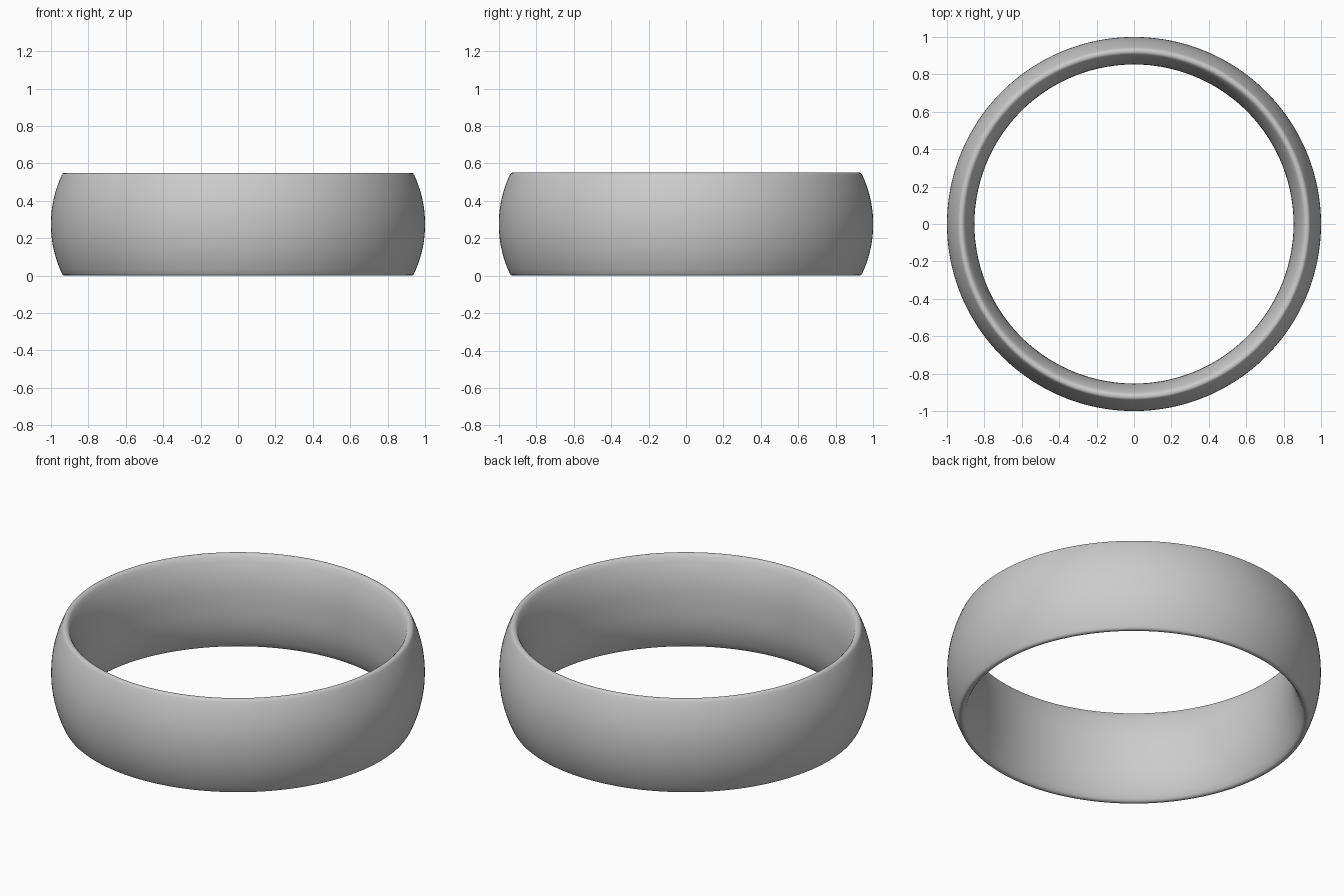
import bpy, bmesh, math

if "Cube" in bpy.data.objects:
    bpy.data.objects.remove(bpy.data.objects["Cube"])

H = 0.55          # band height
MID = H / 2
SEG = 192         # steps round the band
N = 20            # steps along each face of the profile


def bulge(r_mid, r_end, power, direction):
    """Curved side of the cross-section, going up (1) or down (-1)."""
    pts = []
    for i in range(N + 1):
        t = direction * (-1 + 2 * i / N)
        pts.append((r_mid + (r_end - r_mid) * abs(t) ** power, MID + t * (MID - 0.012)))
    return pts


# Cross-section: domed outside, comfort-fit inside, softly rounded rims
profile = bulge(1.0, 0.942, 2.1, 1)
profile += [(0.937, H - 0.004), (0.930, H), (0.918, H), (0.911, H - 0.004)]
profile += bulge(0.853, 0.904, 2.5, -1)
profile += [(0.911, 0.004), (0.918, 0), (0.930, 0), (0.937, 0.004)]

# Revolve the cross-section
bm = bmesh.new()
rings = []
for s in range(SEG):
    a = 2 * math.pi * s / SEG
    rings.append([bm.verts.new((r * math.cos(a), r * math.sin(a), z)) for r, z in profile])
for s in range(SEG):
    a, b = rings[s], rings[(s + 1) % SEG]
    for i in range(len(profile)):
        j = (i + 1) % len(profile)
        bm.faces.new((a[i], b[i], b[j], a[j])).smooth = True
bmesh.ops.recalc_face_normals(bm, faces=bm.faces)

mesh = bpy.data.meshes.new("ring_band")
bm.to_mesh(mesh)
bm.free()
bpy.context.collection.objects.link(bpy.data.objects.new("ring_band", mesh))
